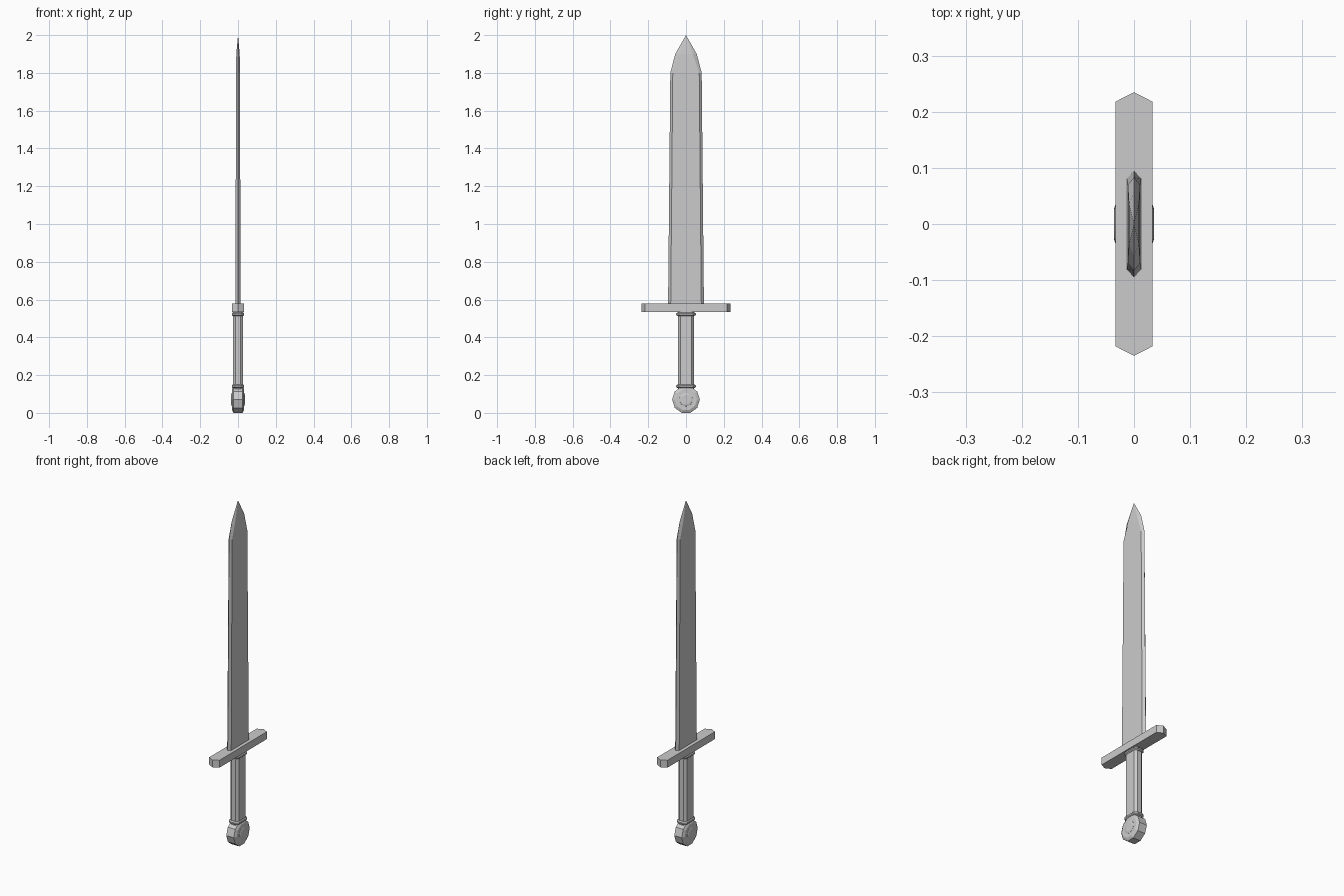
import bpy, bmesh
from math import cos, sin, pi
from mathutils import Vector

cube = bpy.data.objects.get("Cube")
if cube:
    bpy.data.objects.remove(cube)

steel = bpy.data.materials.new("grey_steel")
steel.use_nodes = True
COLOR = (0.6, 0.6, 0.6, 1)
steel.diffuse_color = COLOR
bsdf = next(n for n in steel.node_tree.nodes if n.type == 'BSDF_PRINCIPLED')
bsdf.inputs["Base Color"].default_value = COLOR


def loft(name, rings, tip=None):
    """Skin a list of point rings, closing the ends with caps or a tip."""
    bm = bmesh.new()
    loops = [[bm.verts.new(p) for p in ring] for ring in rings]
    n = len(loops[0])
    for a, b in zip(loops, loops[1:]):
        for i in range(n):
            j = (i + 1) % n
            bm.faces.new((a[i], a[j], b[j], b[i]))
    bm.faces.new(loops[0][::-1])
    if tip:
        top = bm.verts.new(tip)
        for i in range(n):
            bm.faces.new((loops[-1][i], loops[-1][(i + 1) % n], top))
    else:
        bm.faces.new(loops[-1])
    bmesh.ops.recalc_face_normals(bm, faces=bm.faces)
    mesh = bpy.data.meshes.new(name)
    bm.to_mesh(mesh)
    bm.free()
    mesh.materials.append(steel)
    obj = bpy.data.objects.new(name, mesh)
    bpy.context.collection.objects.link(obj)
    return obj


def hexagon(z, x, flat, edge):
    """Flattened six-sided section with its points along y."""
    return [(0, -edge, z), (x, -flat, z), (x, flat, z),
            (0, edge, z), (-x, flat, z), (-x, -flat, z)]


def octagon(z, x, y):
    """Eight-sided section with chamfered corners."""
    a, b = x * 0.5, y * 0.72
    return [(a, -y, z), (x, -b, z), (x, b, z), (a, y, z),
            (-a, y, z), (-x, b, z), (-x, -b, z), (-a, -y, z)]


def disc_ring(x, radius, sides, z=0.07):
    """Round section facing x."""
    return [(x, radius * cos(2 * pi * i / sides), z + radius * sin(2 * pi * i / sides))
            for i in range(sides)]


# Blade with bevelled edges and a pointed tip
loft("blade", [hexagon(0.56, 0.013, 0.081, 0.095),
               hexagon(1.80, 0.011, 0.070, 0.083),
               hexagon(1.90, 0.009, 0.036, 0.057)], tip=(0, 0, 2))

# Cross guard with shallow pointed ends
loft("guard", [hexagon(z, 0.033, 0.218, 0.235) for z in (0.535, 0.578)])

# Grip with a collar at each end
loft("grip", [octagon(z, 0.027, 0.042) for z in (0.12, 0.54)])
for name, z in (("lower_collar", 0.141), ("upper_collar", 0.523)):
    loft(name, [octagon(z - 0.009, 0.028, 0.045), octagon(z - 0.004, 0.033, 0.052),
                octagon(z + 0.004, 0.033, 0.052), octagon(z + 0.009, 0.028, 0.045)])

# Ten-sided pommel with bevelled rims
loft("pommel", [disc_ring(x, r, 10) for x, r in
                ((-0.032, 0.058), (-0.024, 0.0735), (0.024, 0.0735), (0.032, 0.058))])

# Raised boss on both sides of the pommel
for side, name in ((1, "left_boss"), (-1, "right_boss")):
    loft(name, [disc_ring(side * x, r, 16) for x, r in
                ((0.028, 0.036), (0.033, 0.035), (0.036, 0.026))])
